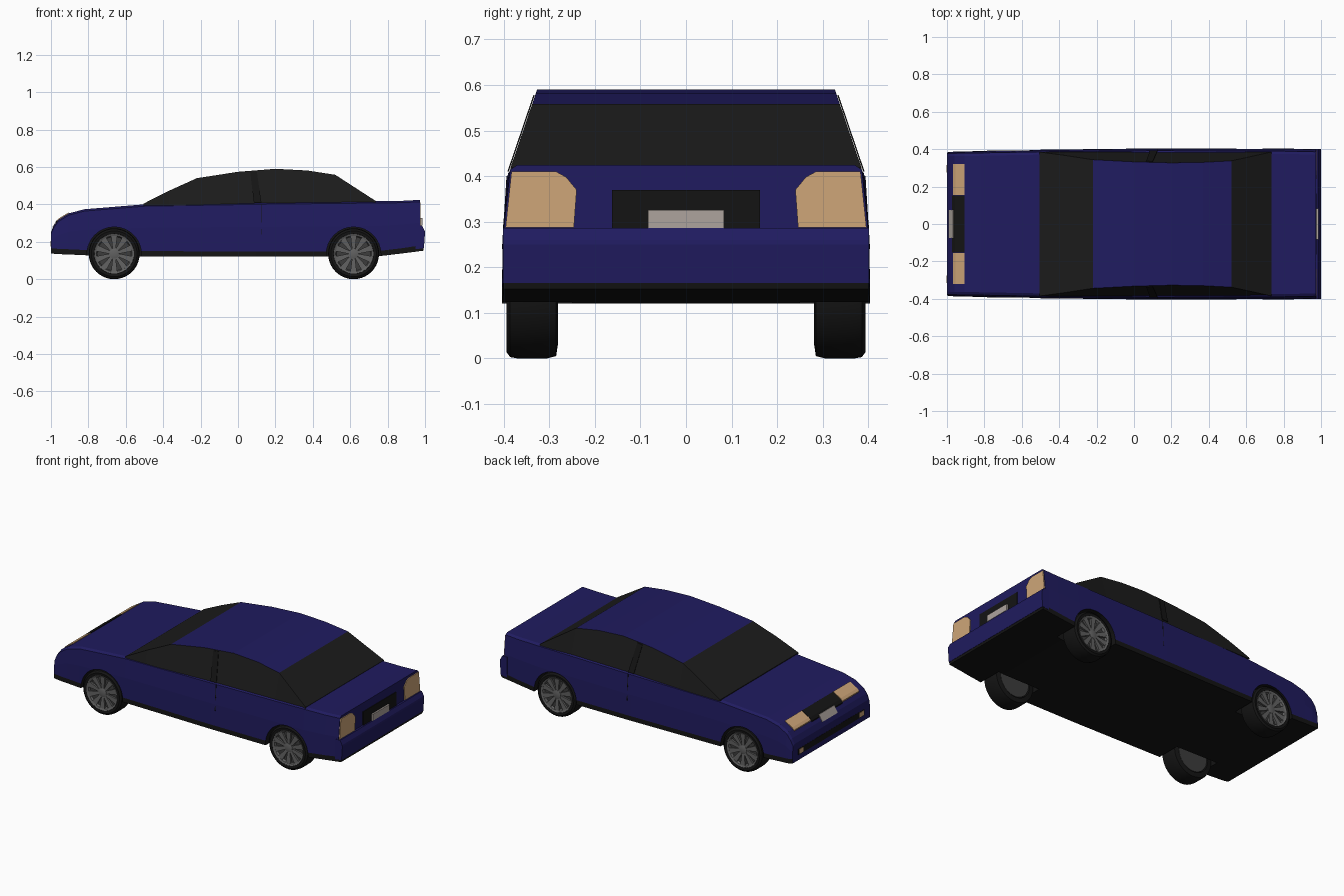
import bpy, bmesh
from math import pi, cos, sin, radians
from mathutils import Vector

if "Cube" in bpy.data.objects:
    bpy.data.objects.remove(bpy.data.objects["Cube"])


def material(name, rgb):
    m = bpy.data.materials.new(name)
    m.diffuse_color = (*rgb, 1)
    m.use_nodes = True
    m.node_tree.nodes["Principled BSDF"].inputs["Base Color"].default_value = m.diffuse_color
    return m


BLUE = material("blue_paint", (0.014, 0.011, 0.115))
BLACK = material("black_trim", (0.007, 0.007, 0.007))
GLASS = material("dark_glass", (0.011, 0.011, 0.011))
TAN = material("lamp_tan", (0.62, 0.38, 0.19))
PLATE = material("plate_grey", (0.42, 0.37, 0.34))
ALLOY = material("alloy_grey", (0.12, 0.12, 0.12))
DARK = material("alloy_shadow", (0.045, 0.045, 0.045))


def finish(name, bm, mats, smooth=None):
    bmesh.ops.recalc_face_normals(bm, faces=bm.faces)
    me = bpy.data.meshes.new(name)
    bm.to_mesh(me)
    bm.free()
    ob = bpy.data.objects.new(name, me)
    bpy.context.collection.objects.link(ob)
    for m in mats:
        me.materials.append(m)
    bpy.context.view_layer.objects.active = ob
    for o in bpy.context.selected_objects:
        o.select_set(False)
    ob.select_set(True)
    if smooth:
        bpy.ops.object.shade_smooth_by_angle(angle=radians(smooth))
    return ob


def loft(name, halves, mats, pick):
    """Mirror each half section across y, then skin them along x."""
    bm = bmesh.new()
    rings = []
    for half in halves:
        pts = half + [(x, -y, z) for x, y, z in reversed(half)]
        rings.append([bm.verts.new(p) for p in pts])
    n = len(rings[0])
    for i in range(len(rings) - 1):
        for j in range(n):
            k = (j + 1) % n
            f = bm.faces.new((rings[i][j], rings[i][k], rings[i + 1][k], rings[i + 1][j]))
            f.material_index = pick(i, j)
    bm.faces.new(rings[0])
    bm.faces.new(rings[-1])
    return finish(name, bm, mats)


def prism(name, pts, vec, mat):
    bm = bmesh.new()
    a = [bm.verts.new(p) for p in pts]
    b = [bm.verts.new(Vector(p) + Vector(vec)) for p in pts]
    bm.faces.new(a)
    bm.faces.new(b)
    for i in range(len(a)):
        k = (i + 1) % len(a)
        bm.faces.new((a[i], a[k], b[k], b[i]))
    return finish(name, bm, [mat])


def across(name, profile, y0, y1, mat):
    """Extrude an xz profile across the car."""
    return prism(name, [(x, y0, z) for x, z in profile], (0, y1 - y0, 0), mat)


def rect(x0, x1, z0, z1):
    return [(x0, z0), (x1, z0), (x1, z1), (x0, z1)]


# lower body: x, top z, bottom z, top half width, bottom half width
stations = [(-1.0, .252, .138, .375, .383), (-.985, .285, .136, .378, .385),
            (-.96, .318, .134, .378, .387), (-.905, .352, .132, .379, .388),
            (-.82, .374, .128, .38, .39), (-.5, .40, .122, .386, .397),
            (.1, .41, .12, .392, .404), (.73, .417, .12, .39, .404),
            (.88, .419, .138, .388, .402), (.972, .424, .152, .386, .40)]
halves = []
for x, zt, zb, wt, wb in stations:
    zm = zb + .55 * (zt - zb)
    halves.append([(x, wb, zb), (x, wb, zb + .028), (x, wb - .002, zm),
                   (x, wt, zt - .01), (x, wt - .015, zt)])
body = loft("body", halves, [BLUE, BLACK], lambda i, j: int(j in (0, 8, 9)))

# wheel arches cut out of the body
WHEELS = [(x, s) for x in (-.662, .618) for s in (-1, 1)]
bm = bmesh.new()
for wx, s in WHEELS:
    arc = [(wx + .146 * cos(2 * pi * i / 32), .133 + .146 * sin(2 * pi * i / 32)) for i in range(32)]
    a = [bm.verts.new((x, s * .25, z)) for x, z in arc]
    b = [bm.verts.new((x, s * .5, z)) for x, z in arc]
    bm.faces.new(a)
    bm.faces.new(b)
    for i in range(32):
        k = (i + 1) % 32
        bm.faces.new((a[i], a[k], b[k], b[i]))
cutter = finish("arch_cutter", bm, [BLACK])
cutter.hide_render = True
mod = body.modifiers.new("arches", 'BOOLEAN')
mod.operation, mod.solver, mod.object = 'DIFFERENCE', 'EXACT', cutter
mod.material_mode = 'TRANSFER'
bpy.context.view_layer.objects.active = body
body.select_set(True)
bpy.ops.object.modifier_apply(modifier=mod.name)
bpy.data.objects.remove(cutter)


# cabin: dark glass all round with a painted roof
def glass_y(z):
    return .388 - (z - .41) * .34


line = [(-.505, .404), (-.37, .472), (-.22, .54), (0, .574), (.2, .59), (.37, .581), (.52, .558), (.735, .419)]
loft("cabin", [[(x, .386, .395), (x, min(glass_y(z), .385), z)] for x, z in line],
     [GLASS, BLUE], lambda i, j: int(j == 1 and 2 <= i <= 5))

for s, side in ((1, "left"), (-1, "right")):
    # door pillar and door seam
    pillar = [(.085, .41), (.065, .574), (.10, .578), (.125, .41)]
    prism("door_pillar_" + side, [(x, s * (glass_y(z) + .001), z) for x, z in pillar],
          (0, s * .003, 0), BLACK)
    prism("door_seam_" + side, [(.122, s * .400, .24), (.126, s * .400, .24),
                                (.126, s * .390, .40), (.122, s * .390, .40)], (0, s * .004, 0), BLACK)
    # tail lamps with a clipped inner corner
    lamp = [(.396, .287), (.383, .41), (.285, .41), (.263, .398), (.24, .37), (.246, .287)]
    prism("tail_lamp_" + side, [(.96, s * y, z) for y, z in lamp], (.017, 0, 0), TAN)
    # headlamps on the sloping nose
    nose = [(-.968, .29), (-.968, .314), (-.955, .327), (-.905, .357), (-.905, .33)]
    across("headlamp_" + side, nose, s * .155, s * .32, TAN)
    across("fog_lamp_" + side, rect(-1.0, -.97, .175, .203), s * .275, s * .315, TAN).location.x = -.003

# front grille, plate and intake
across("grille", [(-.972, .285), (-.972, .308), (-.957, .325), (-.905, .356), (-.905, .33)], -.152, .152, BLACK)
across("front_plate", [(-.992, .278), (-.986, .276), (-.962, .316), (-.968, .318)], -.075, .075, PLATE)
across("front_intake", rect(-1.001, -.96, .17, .208), -.325, .325, BLACK)

# rear bumper, valance, number panel and plate
across("rear_bumper", [(.95, .286), (.984, .286), (.998, .26), (1.0, .25), (.994, .166), (.95, .16)], -.402, .402, BLUE)
across("rear_valance", [(.88, .138), (.99, .152), (.993, .168), (.88, .168)], -.401, .401, BLACK)
across("rear_panel", rect(.96, .976, .286, .37), -.162, .162, BLACK)
across("rear_plate", rect(.96, .986, .286, .326), -.083, .083, PLATE)


def lathe(name, profile, mat, wx, s, n=40):
    """Spin (radius, y) points round a wheel axle."""
    bm = bmesh.new()
    rings = [[bm.verts.new((wx + r * cos(2 * pi * i / n), s * y, .136 + r * sin(2 * pi * i / n)))
              for i in range(n)] for r, y in profile]
    for a, b in zip(rings, rings[1:]):
        for i in range(n):
            k = (i + 1) % n
            bm.faces.new((a[i], a[k], b[k], b[i]))
    bm.faces.new(rings[0])
    bm.faces.new(rings[-1])
    return finish(name, bm, [mat], 35)


# wheels: tyre, rim ring, backing disc, hub and ten spokes
for wx, s in WHEELS:
    tag = ("front" if wx < 0 else "rear") + ("_left" if s > 0 else "_right")
    lathe("tyre_" + tag, [(.10, .372), (.107, .392), (.122, .394), (.133, .386), (.136, .37),
                          (.136, .305), (.131, .285), (.104, .281), (.10, .30)], BLACK, wx, s)
    lathe("rim_" + tag, [(.09, .374), (.096, .389), (.106, .393), (.108, .385), (.105, .37)], ALLOY, wx, s)
    lathe("rim_back_" + tag, [(.098, .285), (.098, .376)], DARK, wx, s)
    lathe("hub_" + tag, [(.028, .37), (.026, .386), (.015, .389)], ALLOY, wx, s, 20)
    bm = bmesh.new()
    for i in range(10):
        a = 2 * pi * i / 10 + pi / 10
        d, t = Vector((cos(a), 0, sin(a))), Vector((-sin(a), 0, cos(a)))
        c = Vector((wx, 0, .136))
        foot = [c + d * r + t * w for r, w in ((.015, -.007), (.098, -.017), (.098, .017), (.015, .007))]
        lo = [bm.verts.new(p + Vector((0, s * .372, 0))) for p in foot]
        hi = [bm.verts.new(p + Vector((0, s * (.384 if k in (0, 3) else .389), 0))) for k, p in enumerate(foot)]
        bm.faces.new(lo)
        bm.faces.new(hi)
        for k in range(4):
            m = (k + 1) % 4
            bm.faces.new((lo[k], lo[m], hi[m], hi[k]))
    finish("spokes_" + tag, bm, [ALLOY])
